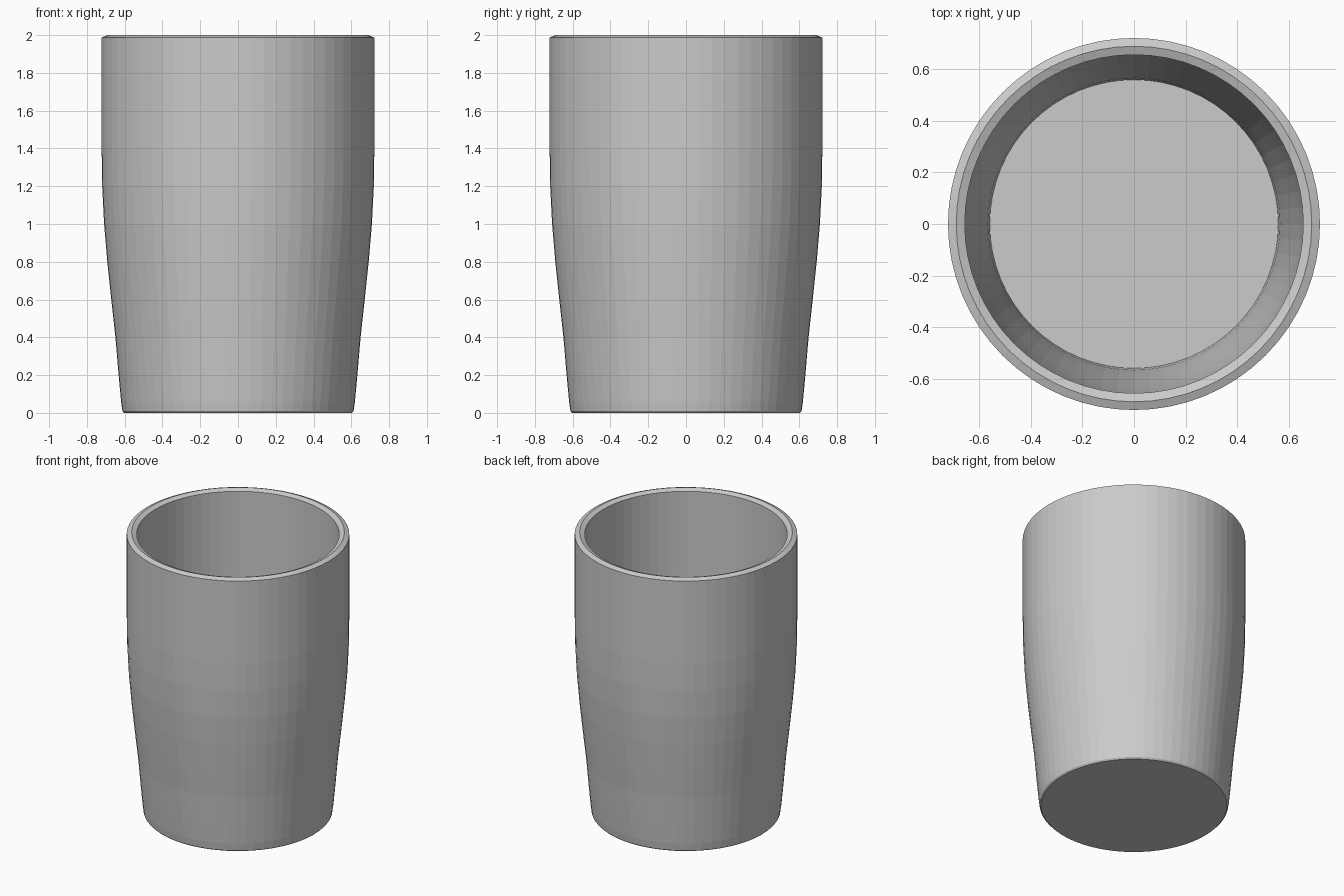
import bpy
import bmesh
import math

default = bpy.data.objects.get("Cube")
if default:
    bpy.data.objects.remove(default, do_unlink=True)

SIDES = 64

grey = bpy.data.materials.new("plain grey")
grey.use_nodes = True
colour = (0.6, 0.6, 0.6, 1)
grey.diffuse_color = colour
grey.node_tree.nodes["Principled BSDF"].inputs["Base Color"].default_value = colour

# Outer wall from the foot upwards, as (radius, height)
outer = [(0.603, 0), (0.612, 0.01), (0.619, 0.06), (0.632, 0.2), (0.649, 0.4),
         (0.671, 0.6), (0.692, 0.8), (0.709, 1.0), (0.719, 1.2), (0.722, 1.4)]
# Bevelled rim
rim = [(0.722, 1.987), (0.69, 2.0), (0.657, 1.987)]
# Inner wall follows the outer one at a constant thickness, down to the floor
inner = [(r - 0.065, z) for r, z in reversed(outer[3:])] + [(0.56, 0.08)]


def lathe(name, profile):
    """Revolve a profile about z and cap both ends."""
    bm = bmesh.new()
    rings = []
    for r, z in profile:
        angles = [math.tau * i / SIDES for i in range(SIDES)]
        rings.append([bm.verts.new((r * math.cos(a), r * math.sin(a), z)) for a in angles])
    for low, high in zip(rings, rings[1:]):
        for i in range(SIDES):
            j = (i + 1) % SIDES
            bm.faces.new((low[i], low[j], high[j], high[i]))
    bm.faces.new(rings[0][::-1])   # underside
    bm.faces.new(rings[-1])        # inside floor
    mesh = bpy.data.meshes.new(name)
    bm.to_mesh(mesh)
    bm.free()
    mesh.materials.append(grey)
    obj = bpy.data.objects.new(name, mesh)
    bpy.context.collection.objects.link(obj)
    return obj


lathe("cup", outer + rim + inner)
